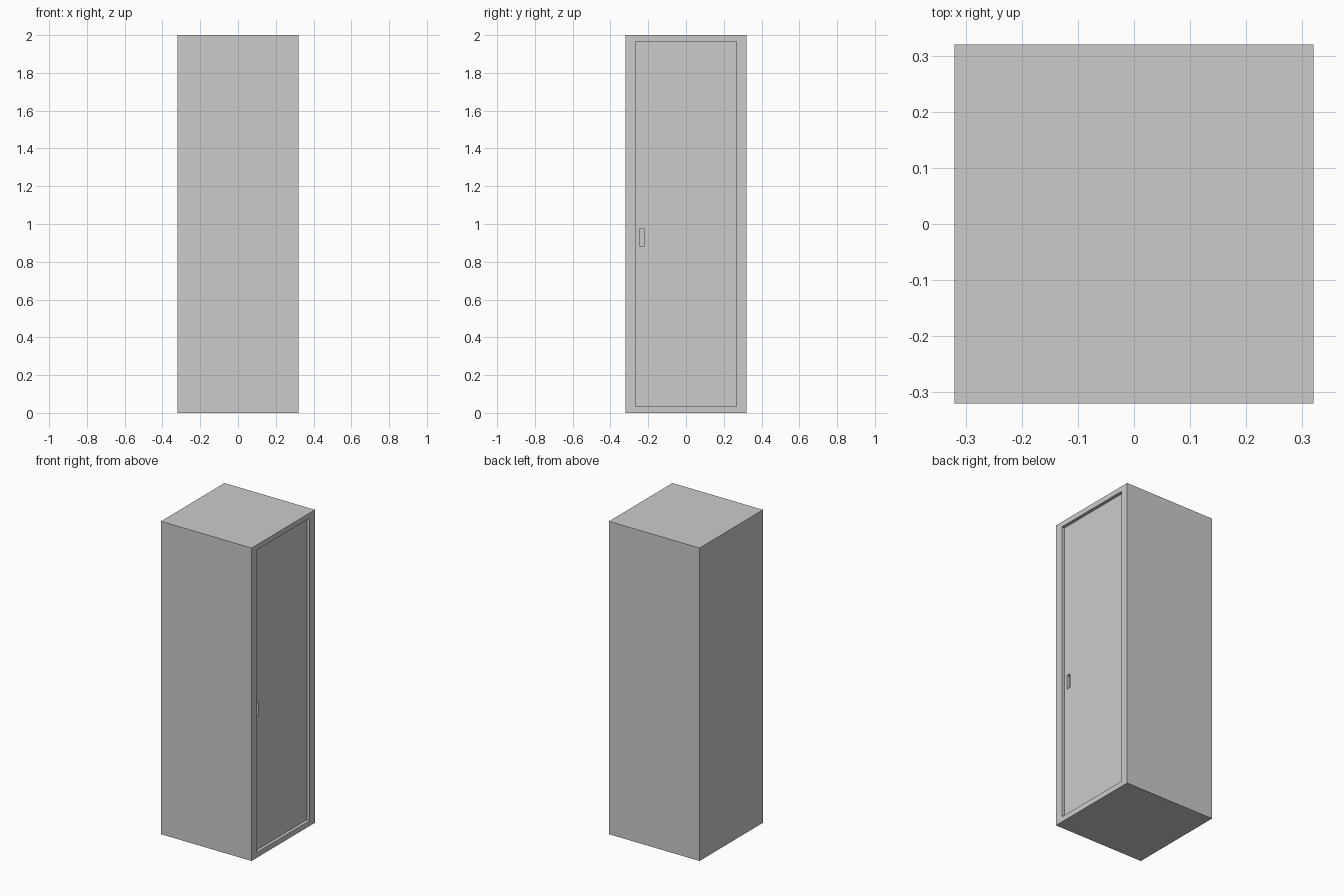
import bpy

if "Cube" in bpy.data.objects:
    bpy.data.objects.remove(bpy.data.objects["Cube"])


def box(name, lo, hi):
    """Axis-aligned box between two corners."""
    bpy.ops.mesh.primitive_cube_add(size=1)
    ob = bpy.context.object
    ob.name = name
    for v in ob.data.vertices:
        for i in range(3):
            v.co[i] = lo[i] if v.co[i] < 0 else hi[i]
    return ob


def cut(target, cutter):
    """Subtract a box, then remove it."""
    mod = target.modifiers.new("recess", 'BOOLEAN')
    mod.operation = 'DIFFERENCE'
    mod.solver = 'EXACT'
    mod.object = cutter
    bpy.context.view_layer.objects.active = target
    bpy.ops.object.modifier_apply(modifier=mod.name)
    bpy.data.objects.remove(cutter)


H = 0.32        # half width of the cabinet
DOOR_X = 0.30   # plane of the recessed door

# Tall cabinet body
cabinet = box("cabinet_body", (-H, -H, 0), (H, H, 2))

# Shallow door recess on the right side
cut(cabinet, box("door_recess", (DOOR_X, -0.267, 0.034), (0.4, 0.267, 1.967)))

# Finger-pull pocket sunk into the door
cut(cabinet, box("handle_pocket", (DOOR_X - 0.02, -0.246, 0.884), (0.31, -0.219, 0.974)))
